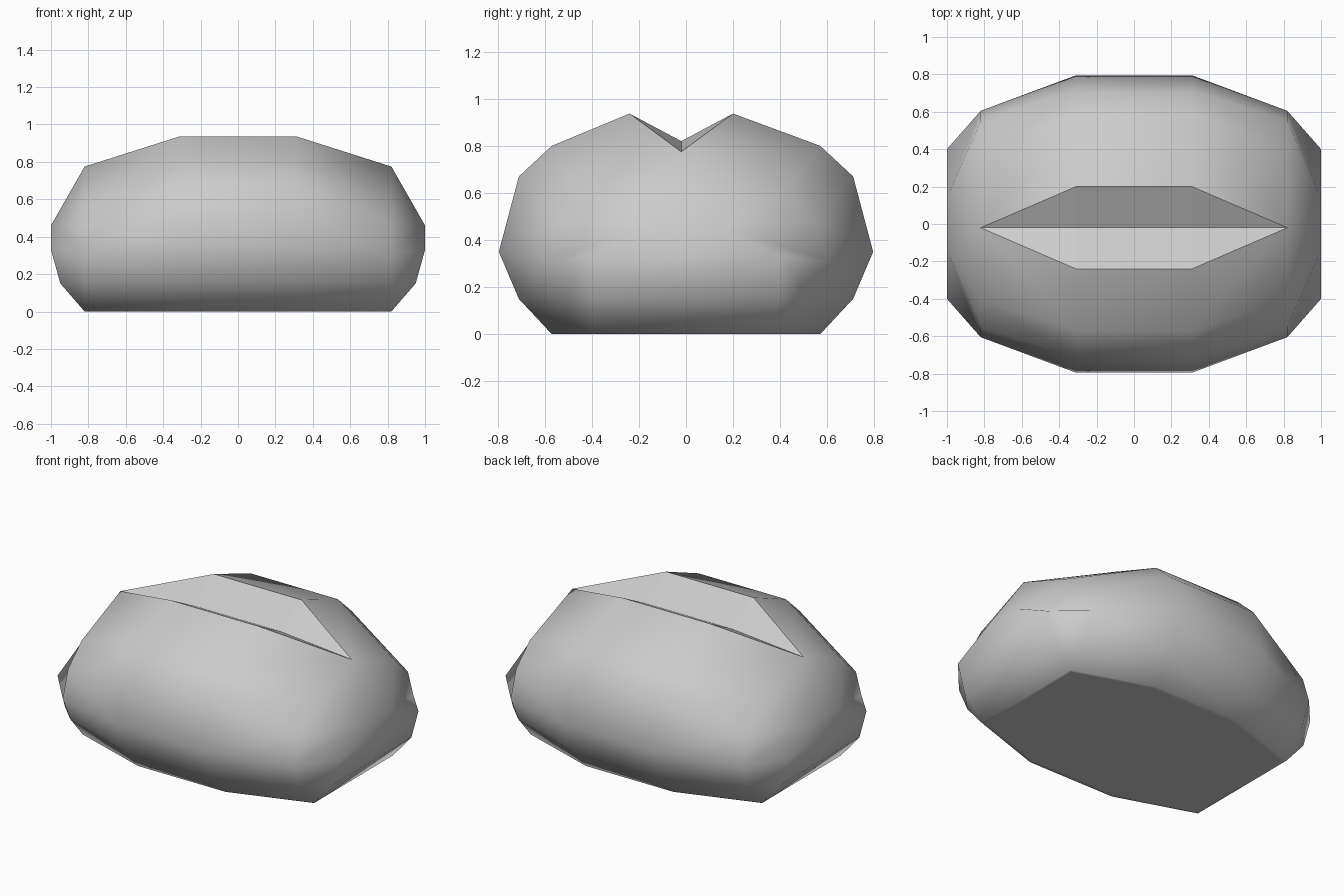
import bpy, bmesh

default = bpy.data.objects.get("Cube")
if default:
    bpy.data.objects.remove(default)

# Half profiles as (y, z) from base to shoulder
MID = [(0.57, 0), (0.71, 0.15), (0.795, 0.35), (0.71, 0.67), (0.57, 0.8)]
END = [(0.4, 0), (0.53, 0.15), (0.605, 0.31), (0.55, 0.48), (0.41, 0.61)]
# End cap column as (x, y, z), meeting in one corner below the tip
CAP = [(0.82, 0.4, 0), (0.95, 0.4, 0.15), (1, 0.4, 0.33), (1, 0.14, 0.46), (1, 0.14, 0.46)]
X_MID, X_END, Y_SLIT = 0.31, 0.82, -0.02

bm = bmesh.new()
known = {}


def vert(p):
    key = tuple(round(c, 4) for c in p)
    if key not in known:
        known[key] = bm.verts.new(key)
    return known[key]


def face(*points):
    # Skips repeated corners, so collapsed quads become triangles
    corners = list(dict.fromkeys(vert(p) for p in points))
    return bm.faces.new(corners) if len(corners) > 2 else None


def bridge(a, b):
    for i in range(len(a) - 1):
        face(a[i], a[i + 1], b[i + 1], b[i])


def tip(e):
    return (e * X_END, Y_SLIT, 0.775)


def lip(e, s):
    return (e * X_MID, Y_SLIT + s * 0.22, 0.937)


def valley(e):
    return (e * X_MID, Y_SLIT, 0.82)


def mid_column(e, s):
    return [(e * X_MID, s * y, z) for y, z in MID] + [lip(e, s)]


def end_column(e, s):
    return [(e * X_END, s * y, z) for y, z in END] + [tip(e)]


def cap_column(e, s):
    return [(e * x, s * y, z) for x, y, z in CAP] + [tip(e)]


# Rounded crust: long sides, shoulders and end caps
for s in (-1, 1):
    bridge(mid_column(-1, s), mid_column(1, s))
    for e in (-1, 1):
        bridge(mid_column(e, s), end_column(e, s))
        bridge(end_column(e, s), cap_column(e, s))
for e in (-1, 1):
    bridge(cap_column(e, -1), cap_column(e, 1))

# Flat base, walked around its outline
outline = [end_column(-1, -1)[0], mid_column(-1, -1)[0], mid_column(1, -1)[0], end_column(1, -1)[0],
           end_column(1, 1)[0], mid_column(1, 1)[0], mid_column(-1, 1)[0], end_column(-1, 1)[0]]
base = face(*outline)

# Slit along the top
slit = []
for s in (-1, 1):
    slit.append(face(lip(-1, s), lip(1, s), valley(1), valley(-1)))
    for e in (-1, 1):
        slit.append(face(tip(e), lip(e, s), valley(e)))

bmesh.ops.recalc_face_normals(bm, faces=bm.faces)
for f in bm.faces:
    f.smooth = True
for f in slit:
    f.smooth = False
    for edge in f.edges:
        edge.smooth = False
# Narrow rim keeps the base flat with a soft edge
bmesh.ops.inset_region(bm, faces=[base], thickness=0.03)

mesh = bpy.data.meshes.new("bun")
bm.to_mesh(mesh)
bm.free()
bun = bpy.data.objects.new("bun", mesh)
bpy.context.collection.objects.link(bun)

# Plain grey material
grey = bpy.data.materials.new("light grey")
grey.use_nodes = True
colour = (0.6, 0.6, 0.6, 1)
grey.diffuse_color = colour
grey.node_tree.nodes["Principled BSDF"].inputs["Base Color"].default_value = colour
mesh.materials.append(grey)
